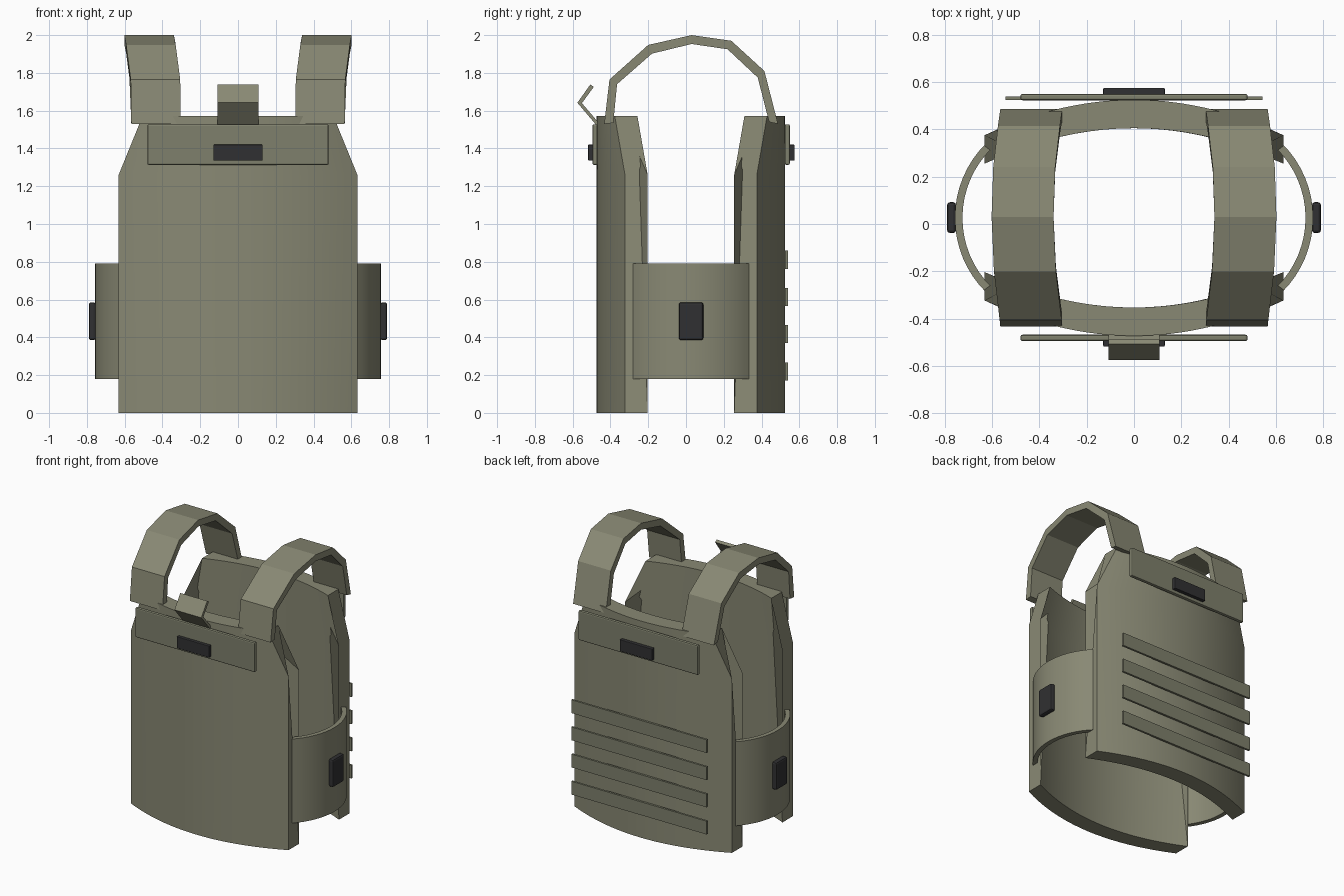
import bpy, bmesh, math

if "Cube" in bpy.data.objects:
    bpy.data.objects.remove(bpy.data.objects["Cube"])

def material(name, rgb):
    m = bpy.data.materials.new(name)
    m.diffuse_color = (*rgb, 1)
    m.use_nodes = True
    m.node_tree.nodes["Principled BSDF"].inputs["Base Color"].default_value = m.diffuse_color
    return m

OLIVE = material("olive_fabric", (0.25, 0.25, 0.175))
DARK_OLIVE = material("olive_webbing", (0.21, 0.215, 0.15))
BLACK = material("black_plastic", (0.03, 0.03, 0.032))

def finish(name, verts, faces, mat, smooth=False, bevel=0):
    me = bpy.data.meshes.new(name)
    me.from_pydata(verts, [], faces)
    bm = bmesh.new()
    bm.from_mesh(me)
    bmesh.ops.recalc_face_normals(bm, faces=bm.faces)
    bm.to_mesh(me)
    bm.free()
    ob = bpy.data.objects.new(name, me)
    bpy.context.collection.objects.link(ob)
    me.materials.append(mat)
    if bevel:
        b = ob.modifiers.new("bevel", 'BEVEL')
        b.width, b.segments = bevel, 2
    if smooth:
        bpy.ops.object.select_all(action='DESELECT')
        bpy.context.view_layer.objects.active = ob
        ob.select_set(True)
        bpy.ops.object.shade_smooth_by_angle(angle=math.radians(30))
    return ob

def tube(name, rings, mat, **kw):
    """Join equal-length vertex rings into a capped solid."""
    n = len(rings[0])
    verts = [v for r in rings for v in r]
    faces = [(i*n + j, i*n + (j+1) % n, (i+1)*n + (j+1) % n, (i+1)*n + j)
             for i in range(len(rings) - 1) for j in range(n)]
    faces += [tuple(range(n)), tuple(range(len(verts) - n, len(verts)))]
    return finish(name, verts, faces, mat, **kw)

def box(name, x, y, z, mat, bevel=0):
    rings = [[(a, y[0], z[0]), (a, y[1], z[0]), (a, y[1], z[1]), (a, y[0], z[1])] for a in x]
    return tube(name, rings, mat, bevel=bevel)

# Curved front and back panels with tapered shoulders
MID = 0.026
def panel(name, side):
    rings = []
    for i in range(21):
        t = i / 10 - 1
        def pt(w, z, depth):
            x = t * w
            return (x, MID + side * (0.499 - depth - 0.15 * (x / 0.632) ** 2), z)
        outline = [(0.632, 0), (0.632, 1.26), (0.505, 1.572)]
        rings.append([pt(w, z, 0) for w, z in outline] +
                     [pt(w, z, 0.12) for w, z in reversed(outline)])
    tube(name, rings, OLIVE, smooth=True)

panel("front_panel", -1)
panel("back_panel", 1)

# Faceted shoulder straps: outer y,z, inner y,z, sideways shift
STRAP = [(-0.433, 1.53, -0.385, 1.535, 0), (-0.405, 1.765, -0.365, 1.74, 0.003),
         (-0.20, 1.948, -0.18, 1.902, 0.027), (0.03, 2.0, 0.03, 1.953, 0.037),
         (0.24, 1.97, 0.22, 1.925, 0.03), (0.415, 1.81, 0.38, 1.775, 0.01),
         (0.487, 1.53, 0.44, 1.54, 0)]

for s, label in ((-1, "left"), (1, "right")):
    tube(label + "_shoulder_strap",
         [[(s*(0.303+d), yo, zo), (s*(0.565+d), yo, zo),
           (s*(0.565+d), yi, zi), (s*(0.303+d), yi, zi)] for yo, zo, yi, zi, d in STRAP], OLIVE)
    # Bowed side band
    rings = []
    for i in range(17):
        a = math.radians(-45.5 + 91 * i / 16)
        po, pi = [(s * (0.315 + r * math.cos(a)), MID + r * math.sin(a)) for r in (0.442, 0.41)]
        rings.append([(*po, 0.18), (*po, 0.79), (*pi, 0.79), (*pi, 0.18)])
    tube(label + "_side_band", rings, OLIVE, smooth=True)
    # Side buckle
    box(label + "_side_buckle", (s*0.752, s*0.79), (-0.038, 0.092), (0.385, 0.585), BLACK, 0.012)

# Chest and upper back flaps with buckles
box("front_flap", (-0.48, 0.48), (-0.495, -0.468), (1.313, 1.528), DARK_OLIVE, 0.008)
box("front_buckle", (-0.13, 0.13), (-0.518, -0.49), (1.335, 1.42), BLACK, 0.004)
box("back_flap", (-0.48, 0.48), (0.523, 0.55), (1.313, 1.528), DARK_OLIVE, 0.008)
box("back_buckle", (-0.13, 0.13), (0.545, 0.575), (1.335, 1.42), BLACK, 0.004)

# Folded pull tab at the collar
TAB = [(-0.472, 1.52), (-0.575, 1.642), (-0.507, 1.738),
       (-0.488, 1.726), (-0.551, 1.64), (-0.453, 1.525)]
tube("pull_tab", [[(x, y, z) for y, z in TAB] for x in (-0.108, 0.108)], OLIVE)

# Horizontal webbing rows on the back
for i in range(4):
    z = 0.172 + 0.197 * i
    box(f"back_webbing_{i+1}", (-0.543, 0.543), (0.524, 0.539), (z, z + 0.096), DARK_OLIVE)
